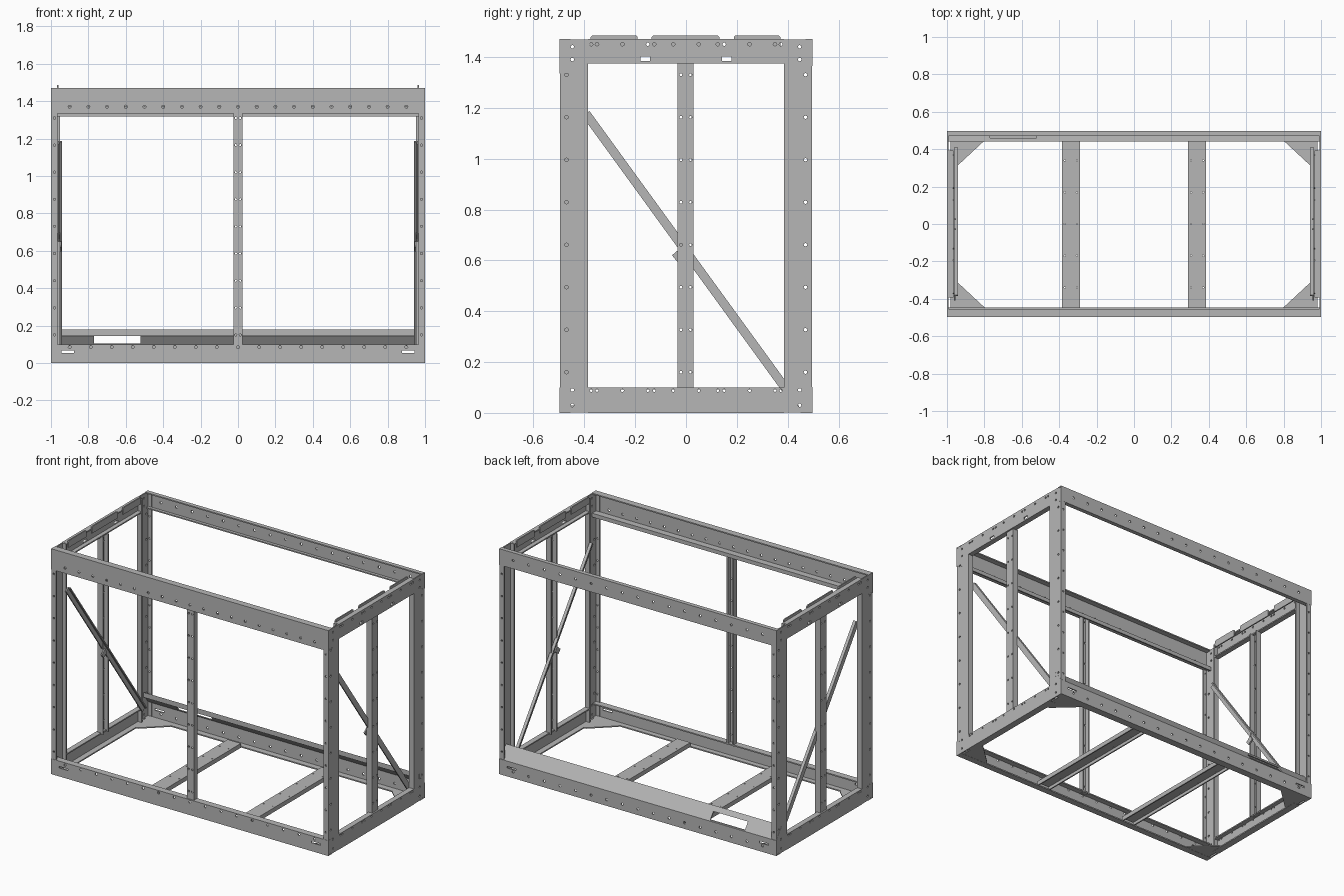
import bpy, bmesh
from math import atan2
from mathutils import Vector, Matrix

cube = bpy.data.objects.get("Cube")
if cube:
    bpy.data.objects.remove(cube)

steel = bpy.data.materials.new("grey_steel")
steel.use_nodes = True
GREY = (0.47, 0.47, 0.47, 1)
steel.diffuse_color = GREY
steel.node_tree.nodes["Principled BSDF"].inputs["Base Color"].default_value = GREY

T = 0.008          # sheet thickness
D = 0.4975         # half depth
H = 1.47           # frame height
PLACE = {"X": lambda a, b, s: (s, a, b),
         "Y": lambda a, b, s: (a, s, b),
         "Z": lambda a, b, s: (a, b, s)}


def finish(bm, name):
    bmesh.ops.recalc_face_normals(bm, faces=bm.faces)
    mesh = bpy.data.meshes.new(name)
    bm.to_mesh(mesh)
    bm.free()
    obj = bpy.data.objects.new(name, mesh)
    bpy.context.collection.objects.link(obj)
    mesh.materials.append(steel)
    return obj


def apply(obj, mod):
    bpy.context.view_layer.objects.active = obj
    bpy.ops.object.modifier_apply(modifier=mod.name)


def mirror(obj):
    mod = obj.modifiers.new("mirror", "MIRROR")
    mod.use_mirror_merge = False
    apply(obj, mod)


def prism(name, outline, axis, lo, hi):
    """Extrude a closed outline along an axis."""
    bm = bmesh.new()
    ends = [[bm.verts.new(PLACE[axis](a, b, s)) for a, b in outline] for s in (lo, hi)]
    n = len(outline)
    for end in ends:
        bm.faces.new(end)
    for i in range(n):
        j = (i + 1) % n
        bm.faces.new((ends[0][i], ends[0][j], ends[1][j], ends[1][i]))
    return finish(bm, name)


def folded(name, points, axis, lo, hi):
    """Folded sheet section: the points are its outer line, thickened inwards."""
    p = [Vector(q) for q in points]
    area = sum(a.x * b.y - b.x * a.y for a, b in zip(p, p[1:] + p[:1]))
    side = T if area > 0 else -T
    normals = []
    for a, b in zip(p, p[1:]):
        d = (b - a).normalized()
        normals.append(Vector((-d.y, d.x)))
    before, after = normals[:1] + normals, normals + normals[-1:]
    inner = [q + (m + n) / (1 + m.dot(n)) * side for q, m, n in zip(p, before, after)]
    return prism(name, p + inner[::-1], axis, lo, hi)


def drill(obj, axis, spots=(), radius=0.008, slots=()):
    """Cut round holes and box slots (centre, size) through a sheet."""
    turn = {"X": Matrix.Rotation(1.5708, 4, "Y"),
            "Y": Matrix.Rotation(1.5708, 4, "X"),
            "Z": Matrix.Identity(4)}[axis]
    bm = bmesh.new()
    for s in spots:
        bmesh.ops.create_cone(bm, cap_ends=True, segments=8, radius1=radius, radius2=radius,
                              depth=0.03, matrix=Matrix.Translation(s) @ turn)
    for centre, size in slots:
        bmesh.ops.create_cube(bm, size=1, matrix=Matrix.Translation(centre)
                              @ Matrix.Diagonal((*size, 1)))
    cutter = finish(bm, "hole_cutter")
    cutter.hide_render = True
    mod = obj.modifiers.new("holes", "BOOLEAN")
    mod.object, mod.operation, mod.solver = cutter, "DIFFERENCE", "EXACT"
    apply(obj, mod)
    bpy.data.objects.remove(cutter)


def steps(first, last, count):
    return [first + (last - first) * i / (count - 1) for i in range(count)]


# Front beams
top_row, low_row = steps(-0.9, 0.9, 19), steps(-0.9, 0.9, 17)
end_slots = (-0.91, 0.91)
beam = folded("front_top_beam", [(-0.455, H), (-D, H), (-D, 1.335), (-0.455, 1.335),
                                 (-0.455, 1.318)], "X", -1, 1)
drill(beam, "Y", [(x, -D, 1.37) for x in top_row])
beam = folded("front_bottom_beam", [(-0.455, 0), (-D, 0), (-D, 0.1), (-0.455, 0.1)], "X", -1, 1)
drill(beam, "Y", [(x, -D, 0.085) for x in low_row],
      slots=[((x, -D, 0.06), (0.066, 0.03, 0.011)) for x in end_slots])

# Rear beams, the lower one with a sloped upper face and an access opening
beam = folded("rear_top_beam", [(0.47, H), (D, H), (D, 1.365), (0.47, 1.365)], "X", -1, 1)
drill(beam, "Y", [(x, D, 1.42) for x in low_row])
beam = folded("rear_bottom_beam", [(0.45, 0), (D, 0), (D, 0.1), (0.44, 0.178), (0.44, 0.145)],
              "X", -1, 1)
drill(beam, "Y", [(x, D, 0.04) for x in low_row],
      slots=[((x, D, 0.06), (0.066, 0.03, 0.011)) for x in end_slots])
drill(beam, "Z", slots=[((-0.645, 0.477, 0.127), (0.25, 0.05, 0.045))])

# Corner posts
post_z = steps(0.16, 1.33, 8)
flange_z = steps(0.15, 1.31, 9)
for label, s in (("front", -1), ("rear", 1)):
    y = s * (D - 0.001)
    post = folded(label + "_post", [(0.965, y), (0.999, y), (0.999, s * 0.385),
                                    (0.965, s * 0.385)], "Z", 0.001, H - 0.001)
    drill(post, "X", [(1, s * 0.47, z) for z in post_z]
          + [(1, s * 0.447, z) for z in (0.03, 0.09, 1.39, 1.44)], 0.007)
    drill(post, "Y", [(0.981, y, z) for z in flange_z], 0.006)
    mirror(post)

# Side beams
side_y = [s * y for y in (0.05, 0.125, 0.15, 0.25, 0.35, 0.373) for s in (-1, 1)]
beam = folded("side_top_beam", [(0.965, H), (1, H), (1, 1.375), (0.965, 1.375)],
              "Y", -0.385, 0.385)
drill(beam, "X", [(1, y, 1.45) for y in side_y], 0.007,
      [((1, y, 1.393), (0.03, 0.036, 0.016)) for y in (-0.16, 0.16)])
mirror(beam)
beam = folded("side_bottom_beam", [(0.955, 0), (1, 0), (1, 0.1), (0.965, 0.1)],
              "Y", -0.385, 0.385)
drill(beam, "X", [(1, y, 0.088) for y in side_y], 0.006)
mirror(beam)

# Locating tabs above the side beams
for label, lo, hi in (("front", -0.375, -0.19), ("middle", -0.135, 0.132), ("rear", 0.188, 0.372)):
    tab = prism(label + "_top_tab", [(lo, H - 0.03), (hi, H - 0.03), (hi, 1.478),
                (hi - 0.007, 1.485), (lo + 0.007, 1.485), (lo, 1.478)], "X", 0.96, 0.968)
    mirror(tab)

# Middle uprights
upright = folded("side_upright", [(0.952, -0.033), (0.99, -0.033), (0.99, 0.03), (0.952, 0.03)],
                 "Z", 0.09, 1.38)
drill(upright, "X", [(0.99, y, z) for z in post_z for y in (-0.02, 0.018)], 0.006)
mirror(upright)
upright = folded("front_upright", [(-0.025, -0.455), (-0.025, -0.49), (0.025, -0.49),
                                   (0.025, -0.455)], "Z", 0.09, 1.335)
drill(upright, "Y", [(x, -0.49, z) for z in flange_z for x in (-0.012, 0.012)], 0.006)

# Diagonal side braces: an angle section leaning from high front to low rear
brace = folded("diagonal_brace", [(0.962, -0.0175), (0.962, 0.0175), (0.942, 0.0175)],
               "Z", -0.67, 0.67)
brace.data.transform(Matrix.Translation((0, 0, 0.635)) @ Matrix.Rotation(atan2(0.77, 1.06), 4, "X"))
mirror(brace)
clip = prism("brace_clip", [(-0.055, 0.62), (-0.035, 0.595), (0.0, 0.62), (-0.02, 0.65)],
             "X", 0.944, 0.952)
mirror(clip)

# Floor crossbars, open underneath
bar = folded("floor_crossbar", [(0.29, 0.002), (0.29, 0.03), (0.386, 0.03), (0.386, 0.002)],
             "Y", -0.46, 0.445)
drill(bar, "Z", [(x, y, 0.03) for x in (0.305, 0.37) for y in steps(-0.34, 0.34, 5)], 0.004)
mirror(bar)

# Corner gussets under the floor
for label, s in (("front", -1), ("rear", 1)):
    gusset = prism(label + "_gusset", [(0.98, s * 0.48), (0.8, s * 0.48), (0.8, s * 0.445),
                                       (0.94, s * 0.315), (0.98, s * 0.305)], "Z", 0.001, 0.008)
    mirror(gusset)
